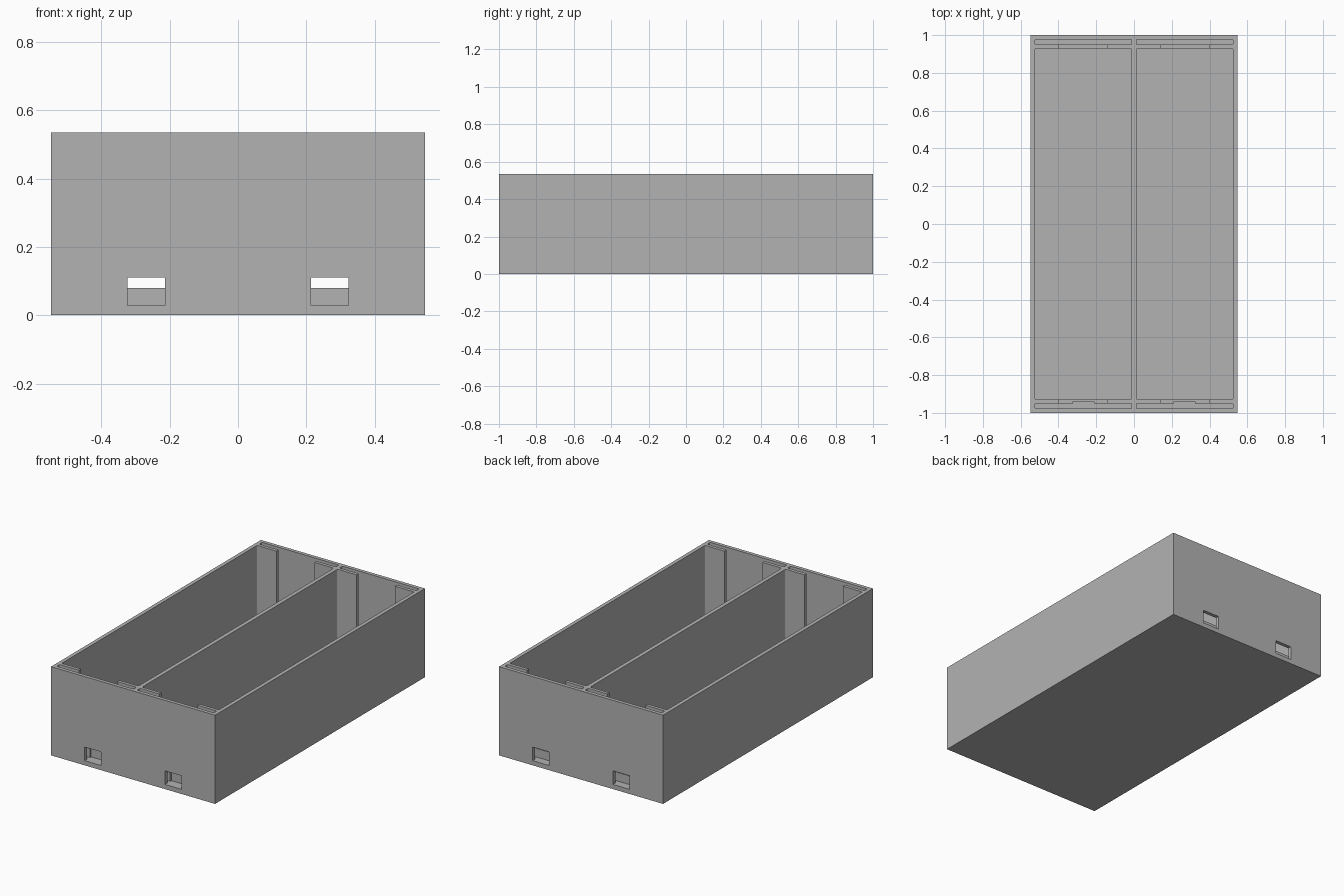
import bpy
import bmesh

cube = bpy.data.objects.get("Cube")
if cube:
    bpy.data.objects.remove(cube, do_unlink=True)

W, D, H = 0.547, 1.0, 0.535      # half width, half depth, height
FLOOR, SILL, TOP = 0.028, 0.08, 0.7
MID = 0.268                      # compartment centre

grey = bpy.data.materials.new("plain grey")
grey.use_nodes = True
colour = (0.45, 0.45, 0.45, 1)
grey.diffuse_color = colour
grey.node_tree.nodes["Principled BSDF"].inputs["Base Color"].default_value = colour


def block(name, x, y, z, radius=0):
    """Box from (low, high) ranges, optionally with rounded upright edges."""
    bm = bmesh.new()
    bmesh.ops.create_cube(bm, size=1)
    for v in bm.verts:
        v.co = [r[0] if c < 0 else r[1] for c, r in zip(v.co, (x, y, z))]
    if radius:
        upright = [e for e in bm.edges
                   if abs(e.verts[0].co.z - e.verts[1].co.z) > 0.01]
        bmesh.ops.bevel(bm, geom=upright, offset=radius, segments=3,
                        profile=0.5, affect='EDGES')
    bmesh.ops.recalc_face_normals(bm, faces=bm.faces)
    mesh = bpy.data.meshes.new(name)
    bm.to_mesh(mesh)
    bm.free()
    mesh.materials.append(grey)
    obj = bpy.data.objects.new(name, mesh)
    bpy.context.collection.objects.link(obj)
    return obj


tray = block("divided_tray", (-W, W), (-D, D), (0, H))
cutters = []


def cut(name, x, y, z, radius=0):
    obj = block(name, x, y, z, radius)
    obj.hide_render = True
    cutters.append(obj)
    mod = tray.modifiers.new(name, 'BOOLEAN')
    mod.operation = 'DIFFERENCE'
    mod.solver = 'EXACT'
    mod.object = obj


for side in (-1, 1):
    c = side * MID
    inner = (c - 0.256, c + 0.256)
    # Long compartment
    cut("compartment_cutter", inner, (-0.93, 0.93), (FLOOR, TOP), 0.008)
    for end in (-1, 1):
        def along(a, b):
            return tuple(sorted((end * a, end * b)))
        # Panel slot, then the opening in the lip that holds the panel
        cut("slot_cutter", inner, along(0.95, 0.978), (FLOOR, TOP), 0.006)
        cut("lip_opening_cutter", (c - 0.128, c + 0.128),
            along(0.91, 0.965), (SILL, TOP))
        # Cable port; the front one also notches the sill behind it
        depth = 0.94 if end < 0 else 0.96
        cut("port_cutter", (c - 0.055, c + 0.055),
            along(depth, 1.1), (FLOOR, 0.11))

# Apply the cuts and remove the cutters
bpy.context.view_layer.update()
graph = bpy.context.evaluated_depsgraph_get()
result = bpy.data.meshes.new_from_object(tray.evaluated_get(graph))
tray.modifiers.clear()
tray.data = result
result.materials.clear()
result.materials.append(grey)
for poly in result.polygons:
    poly.material_index = 0
for obj in cutters:
    bpy.data.objects.remove(obj, do_unlink=True)
